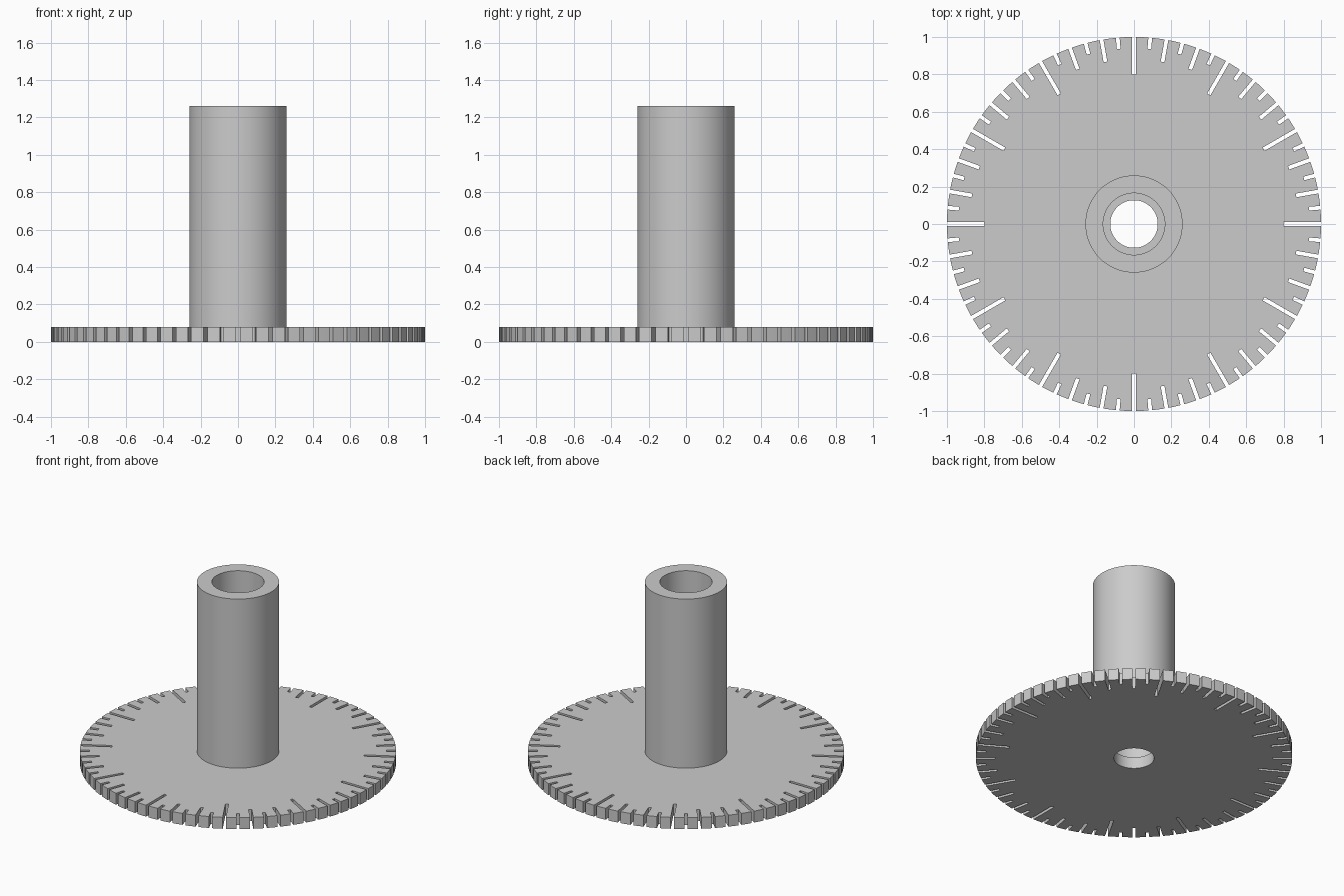
import bpy
import bmesh
from math import sin, cos, pi
from mathutils import Matrix

SLOTS = 72             # one slot every five degrees
SLOT_HALF = 0.01
BORE, SHAFT_IN, SHAFT_OUT = 0.127, 0.165, 0.26
DISC_TOP, SHAFT_TOP = 0.08, 1.26

cube = bpy.data.objects.get("Cube")
if cube:
    bpy.data.objects.remove(cube, do_unlink=True)

grey = bpy.data.materials.new("plain_grey")
grey.use_nodes = True
colour = (0.6, 0.6, 0.6, 1)
grey.diffuse_color = colour
grey.node_tree.nodes["Principled BSDF"].inputs["Base Color"].default_value = colour


def finish(bm, name):
    """Turn a bmesh into a smooth-shaded object with sharp edges kept."""
    bmesh.ops.recalc_face_normals(bm, faces=bm.faces[:])
    mesh = bpy.data.meshes.new(name)
    bm.to_mesh(mesh)
    bm.free()
    mesh.materials.append(grey)
    obj = bpy.data.objects.new(name, mesh)
    bpy.context.collection.objects.link(obj)
    bpy.ops.object.select_all(action='DESELECT')
    obj.select_set(True)
    bpy.context.view_layer.objects.active = obj
    bpy.ops.object.shade_smooth_by_angle(angle=pi / 6)
    return obj


def slot_floor(i):
    """Radius where a slot ends: long, medium or short."""
    if i % 6 == 0:
        return 0.8
    return 0.88 if i % 2 == 0 else 0.94


# Slotted disc: one sector per slot, welded together and extruded
bm = bmesh.new()
step = 2 * pi / SLOTS
h = step / 2
rim = (1 - SLOT_HALF ** 2) ** 0.5
for i in range(SLOTS):
    floor = slot_floor(i)
    outline = [
        (BORE * cos(h), -BORE * sin(h)),
        (cos(h), -sin(h)),
        (rim, -SLOT_HALF), (floor, -SLOT_HALF),
        (floor, SLOT_HALF), (rim, SLOT_HALF),
        (cos(h), sin(h)),
        (BORE * cos(h), BORE * sin(h)),
    ]
    turn = Matrix.Rotation(i * step, 3, 'Z')
    verts = [bm.verts.new(turn @ Matrix.Identity(3).col[0] * x
                          + turn @ Matrix.Identity(3).col[1] * y)
             for x, y in outline]
    bm.faces.new(verts)
bmesh.ops.remove_doubles(bm, verts=bm.verts[:], dist=0.0001)
top = bmesh.ops.extrude_face_region(bm, geom=bm.faces[:], use_keep_orig=True)
moved = [g for g in top["geom"] if isinstance(g, bmesh.types.BMVert)]
bmesh.ops.translate(bm, verts=moved, vec=(0, 0, DISC_TOP))
finish(bm, "slotted_disc")

# Hollow shaft: a rectangular section spun round the axis
bm = bmesh.new()
section = [(SHAFT_IN, DISC_TOP), (SHAFT_OUT, DISC_TOP),
           (SHAFT_OUT, SHAFT_TOP), (SHAFT_IN, SHAFT_TOP)]
verts = [bm.verts.new((r, 0, z)) for r, z in section]
edges = [bm.edges.new((verts[k], verts[(k + 1) % 4])) for k in range(4)]
bmesh.ops.spin(bm, geom=verts + edges, cent=(0, 0, 0), axis=(0, 0, 1),
               angle=2 * pi, steps=SLOTS, use_merge=True)
bmesh.ops.remove_doubles(bm, verts=bm.verts[:], dist=0.0001)
finish(bm, "hollow_shaft")
